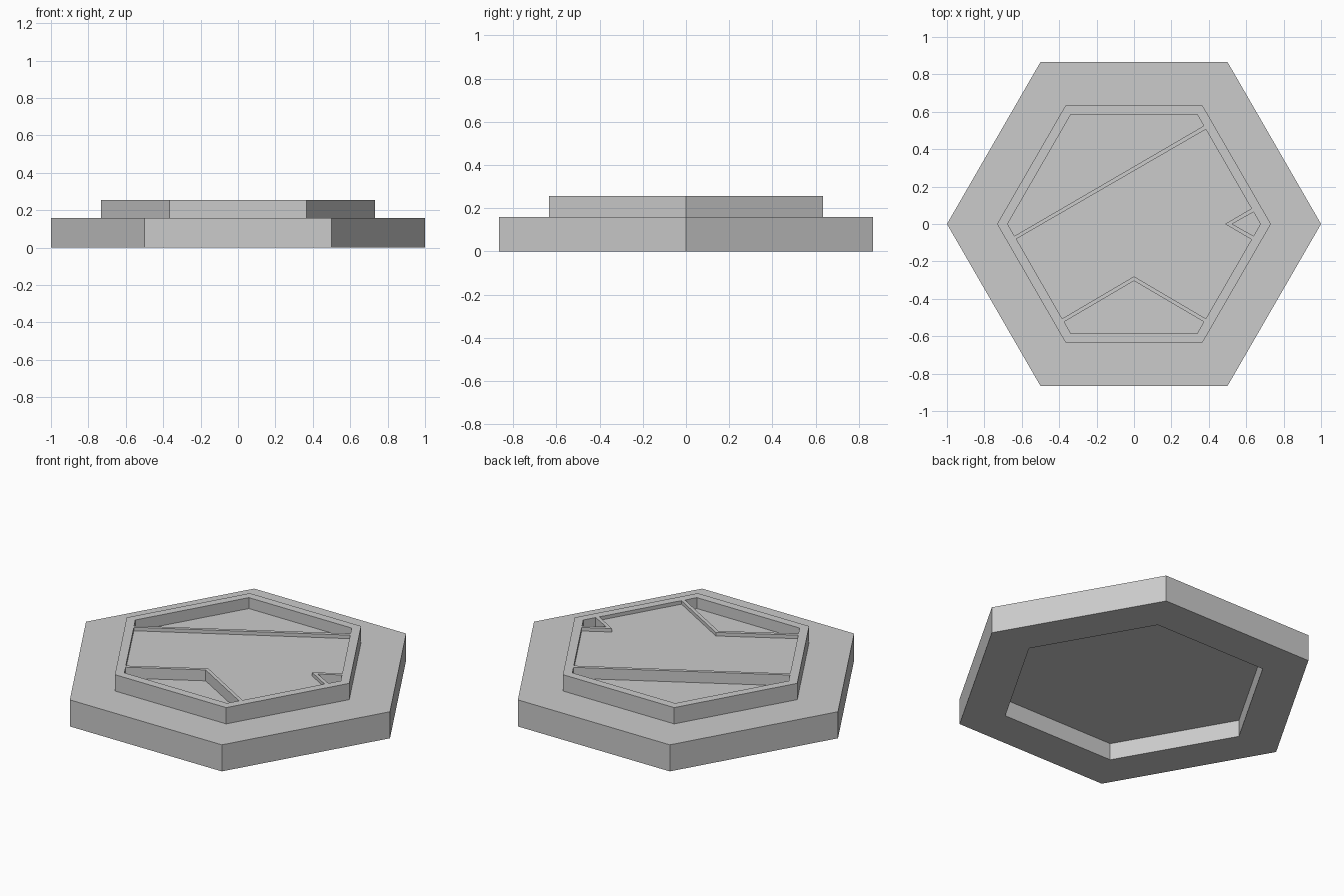
import bpy
import bmesh
from math import cos, sin, pi

cube = bpy.data.objects.get("Cube")
if cube:
    bpy.data.objects.remove(cube, do_unlink=True)

# One plain grey for every part
grey = bpy.data.materials.new("plain_grey")
grey.use_nodes = True
colour = (0.6, 0.6, 0.6, 1)
grey.diffuse_color = colour
grey.node_tree.nodes["Principled BSDF"].inputs["Base Color"].default_value = colour

BASE_TOP, LOW_FLOOR, HIGH_FLOOR, FRAME_TOP = 0.158, 0.19, 0.234, 0.255


def hexagon(radius):
    return [(radius * cos(i * pi / 3), radius * sin(i * pi / 3)) for i in range(6)]


def hex_solid(name, profile):
    """Join hexagon rings (radius, z) from first to last and cap both ends."""
    bm = bmesh.new()
    rings = [[bm.verts.new((x, y, z)) for x, y in hexagon(r)] for r, z in profile]
    for a, b in zip(rings, rings[1:]):
        for i in range(6):
            j = (i + 1) % 6
            bm.faces.new((a[i], a[j], b[j], b[i]))
    bm.faces.new(rings[0])
    bm.faces.new(rings[-1])
    bmesh.ops.recalc_face_normals(bm, faces=bm.faces)
    mesh = bpy.data.meshes.new(name)
    bm.to_mesh(mesh)
    bm.free()
    mesh.materials.append(grey)
    obj = bpy.data.objects.new(name, mesh)
    bpy.context.collection.objects.link(obj)


def outline_solid(name, outlines, top):
    """Extrude filled outlines from the base to a height; inner ones are holes."""
    curve = bpy.data.curves.new(name, "CURVE")
    curve.dimensions = "2D"
    curve.fill_mode = "BOTH"
    curve.extrude = (top - BASE_TOP) / 2
    for outline in outlines:
        spline = curve.splines.new("POLY")
        spline.points.add(len(outline) - 1)
        for point, (x, y) in zip(spline.points, outline):
            point.co = (x, y, 0, 1)
        spline.use_cyclic_u = True
    curve.materials.append(grey)
    obj = bpy.data.objects.new(name, curve)
    obj.location.z = (top + BASE_TOP) / 2
    bpy.context.collection.objects.link(obj)
    # Convert to a clean, flat-shaded mesh with outward normals
    bpy.ops.object.select_all(action="DESELECT")
    obj.select_set(True)
    bpy.context.view_layer.objects.active = obj
    bpy.ops.object.convert(target="MESH")
    bm = bmesh.new()
    bm.from_mesh(obj.data)
    bmesh.ops.remove_doubles(bm, verts=bm.verts, dist=0.0005)
    bmesh.ops.recalc_face_normals(bm, faces=bm.faces)
    for face in bm.faces:
        face.smooth = False
    bm.to_mesh(obj.data)
    bm.free()


def mirrored(points, axis):
    """Complete a symmetric outline; axis 0 flips x, axis 1 flips y."""
    flip = [(-x, y) if axis == 0 else (x, -y) for x, y in reversed(points)]
    return points + [p for p in flip if p not in points]


# Base tile with the stacking recess underneath
hex_solid("base_tile", [(1, BASE_TOP), (1, 0), (0.738, 0), (0.738, 0.1)])

# Deep floor seen in the three small cells
hex_solid("deep_floor", [(0.7, BASE_TOP), (0.7, LOW_FLOOR)])

# Openings left between the rim and the thin dividing walls
upper_cell = [(-0.676, 0), (-0.338, 0.585), (0.338, 0.585), (0.373, 0.525), (-0.639, -0.064)]
main_cell = [(-0.629, -0.08), (0.384, 0.506), (0.628, 0.083), (0.487, 0),
             (0.628, -0.083), (0.384, -0.506), (0, -0.28), (-0.384, -0.506)]
lower_cell = mirrored([(0, -0.304), (0.373, -0.523), (0.338, -0.585)], 0)
side_cell = mirrored([(0.525, 0), (0.639, 0.064), (0.676, 0)], 1)

# Raised frame with the dividing walls, and the shallow floor of the main cell
outline_solid("raised_frame",
              [hexagon(0.732), upper_cell, main_cell, lower_cell, side_cell], FRAME_TOP)
outline_solid("shallow_floor", [main_cell], HIGH_FLOOR)
